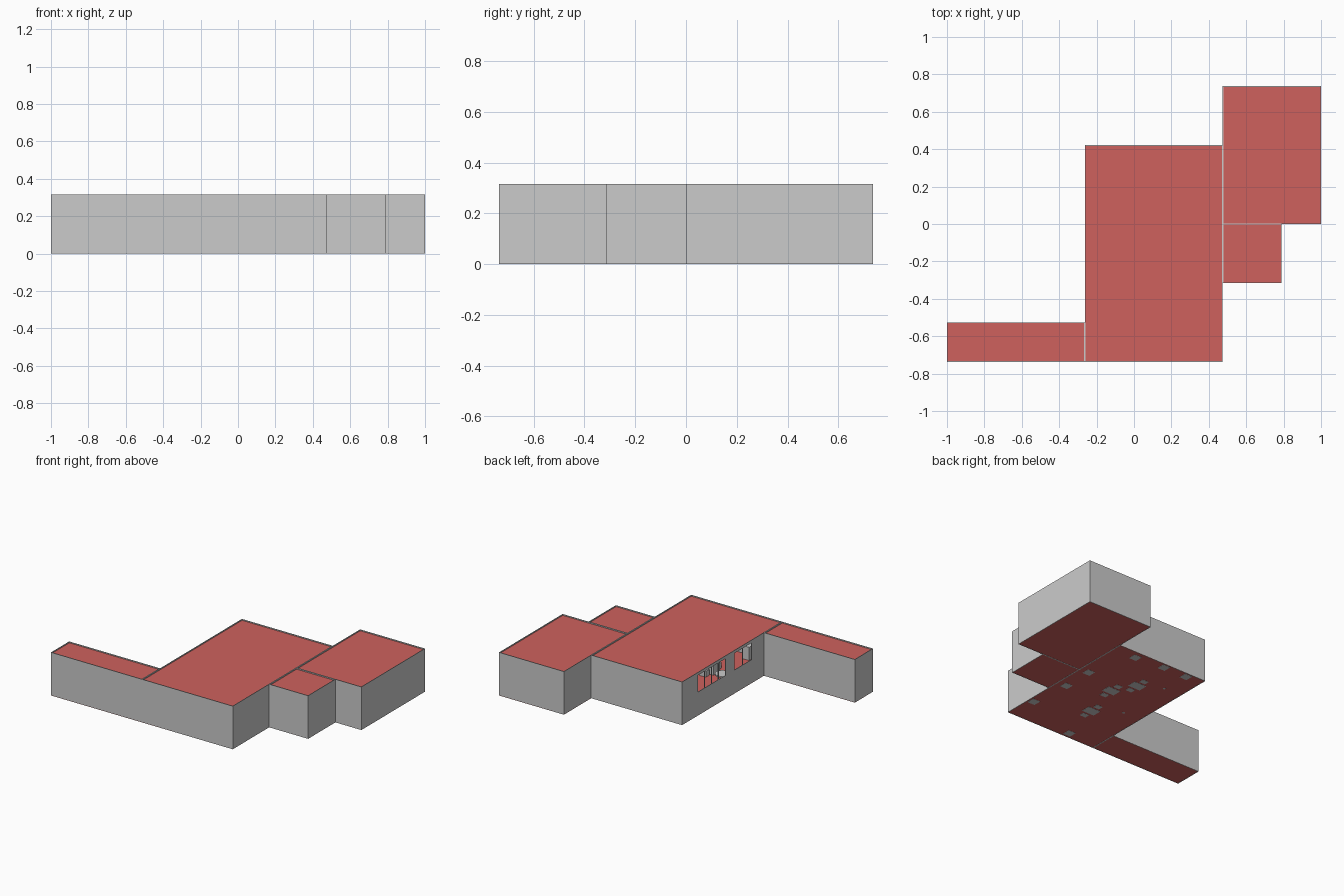
import bpy, bmesh
from mathutils import Matrix

if "Cube" in bpy.data.objects:
    bpy.data.objects.remove(bpy.data.objects["Cube"])

U = 2 / 19            # building module
H = 3 * U             # wall height
T = 0.004             # wall thickness
ROOF_Z = H - 0.008

red = bpy.data.materials.new("red_surface")
red.diffuse_color = (0.62, 0.12, 0.11, 1)
red.use_nodes = True
red.node_tree.nodes["Principled BSDF"].inputs["Base Color"].default_value = red.diffuse_color


def finish(name, bm, mat=None):
    bmesh.ops.recalc_face_normals(bm, faces=bm.faces)
    mesh = bpy.data.meshes.new(name)
    bm.to_mesh(mesh)
    bm.free()
    obj = bpy.data.objects.new(name, mesh)
    bpy.context.collection.objects.link(obj)
    if mat:
        mesh.materials.append(mat)
    return obj


def box(name, x0, x1, y0, y1, z0, z1, mat=None):
    bm = bmesh.new()
    m = Matrix.Translation(((x0 + x1) / 2, (y0 + y1) / 2, (z0 + z1) / 2))
    m = m @ Matrix.Diagonal((x1 - x0, y1 - y0, z1 - z0, 1))
    bmesh.ops.create_cube(bm, size=1, matrix=m)
    return finish(name, bm, mat)


def cylinder(name, x, y, r, z0, z1):
    bm = bmesh.new()
    bmesh.ops.create_cone(bm, cap_ends=True, segments=24, radius1=r, radius2=r,
                          depth=z1 - z0, matrix=Matrix.Translation((x, y, (z0 + z1) / 2)))
    obj = finish(name, bm)
    bpy.context.view_layer.objects.active = obj
    obj.select_set(True)
    bpy.ops.object.shade_smooth_by_angle()
    obj.select_set(False)
    return obj


def wall_ring(name, x0, x1, y0, y1):
    bm = bmesh.new()
    rings = []
    for d in (0, T):
        for z in (0, H):
            rings.append([bm.verts.new(p) for p in (
                (x0 + d, y0 + d, z), (x1 - d, y0 + d, z),
                (x1 - d, y1 - d, z), (x0 + d, y1 - d, z))])
    ob, ot, ib, it = rings
    for a, b in ((ob, ot), (ot, it), (it, ib), (ib, ob)):
        for i in range(4):
            j = (i + 1) % 4
            bm.faces.new((a[i], a[j], b[j], b[i]))
    return finish(name, bm)


# Rooms: footprints in modules from the front left corner
rooms = {
    "main_hall": (7, 14, 0, 11),
    "left_wing": (0, 7, 0, 2),
    "right_room": (14, 19, 7, 14),
    "side_room": (14, 17, 4, 7),
}
walls = {}
for name, (a, b, c, d) in rooms.items():
    x0, x1, y0, y1 = a * U - 1, b * U - 1, (c - 7) * U, (d - 7) * U
    walls[name] = wall_ring(name + "_walls", x0, x1, y0, y1)
    box(name + "_floor", x0, x1, y0, y1, 0.001, 0.003, red)
    box(name + "_roof", x0 + T, x1 - T, y0 + T, y1 - T, ROOF_Z - 0.002, ROOF_Z, red)

# Window openings in the left wall of the main hall
WX = 7 * U - 1
windows = [(-0.08, 0.238, 4), (-0.38, -0.184, 2)]
Z0, Z1 = 0.172, 0.295
for y0, y1, panes in windows:
    cutter = box("window_cutter", WX - 0.03, WX + 0.03, y0, y1, Z0, Z1)
    cutter.hide_render = True
    hall = walls["main_hall"]
    mod = hall.modifiers.new("window", 'BOOLEAN')
    mod.object = cutter
    mod.operation = 'DIFFERENCE'
    mod.solver = 'EXACT'
    bpy.context.view_layer.objects.active = hall
    bpy.ops.object.modifier_apply(modifier=mod.name)
    bpy.data.objects.remove(cutter)
    # Mullions
    for i in range(1, panes):
        y = y0 + (y1 - y0) * i / panes
        box("window_mullion", WX, WX + T, y - 0.004, y + 0.004, Z0, Z1)

# Furniture inside the main hall: central tables with seats
for x, y in ((0.06, -0.37), (0.13, -0.08), (0.04, 0.08)):
    box("table", x - 0.05, x + 0.05, y - 0.035, y + 0.035, 0, 0.08)
    for s in (-1, 1):
        box("seat", x - 0.025, x + 0.025, y + s * 0.07 - 0.02, y + s * 0.07 + 0.02, 0, 0.045)

# Cabinets along the walls
for x, y in ((0.40, 0.01), (0.40, -0.22), (0.43, -0.52), (-0.02, -0.69),
             (0.06, 0.38), (-0.13, 0.38), (0.29, 0.36)):
    box("cabinet", x - 0.03, x + 0.03, y - 0.03, y + 0.03, 0, 0.10)

# Round tables beside the windows
for y in (0.17, -0.25):
    cylinder("round_table_top", -0.12, y, 0.05, 0.075, 0.085)
    cylinder("round_table_leg", -0.12, y, 0.01, 0, 0.075)
